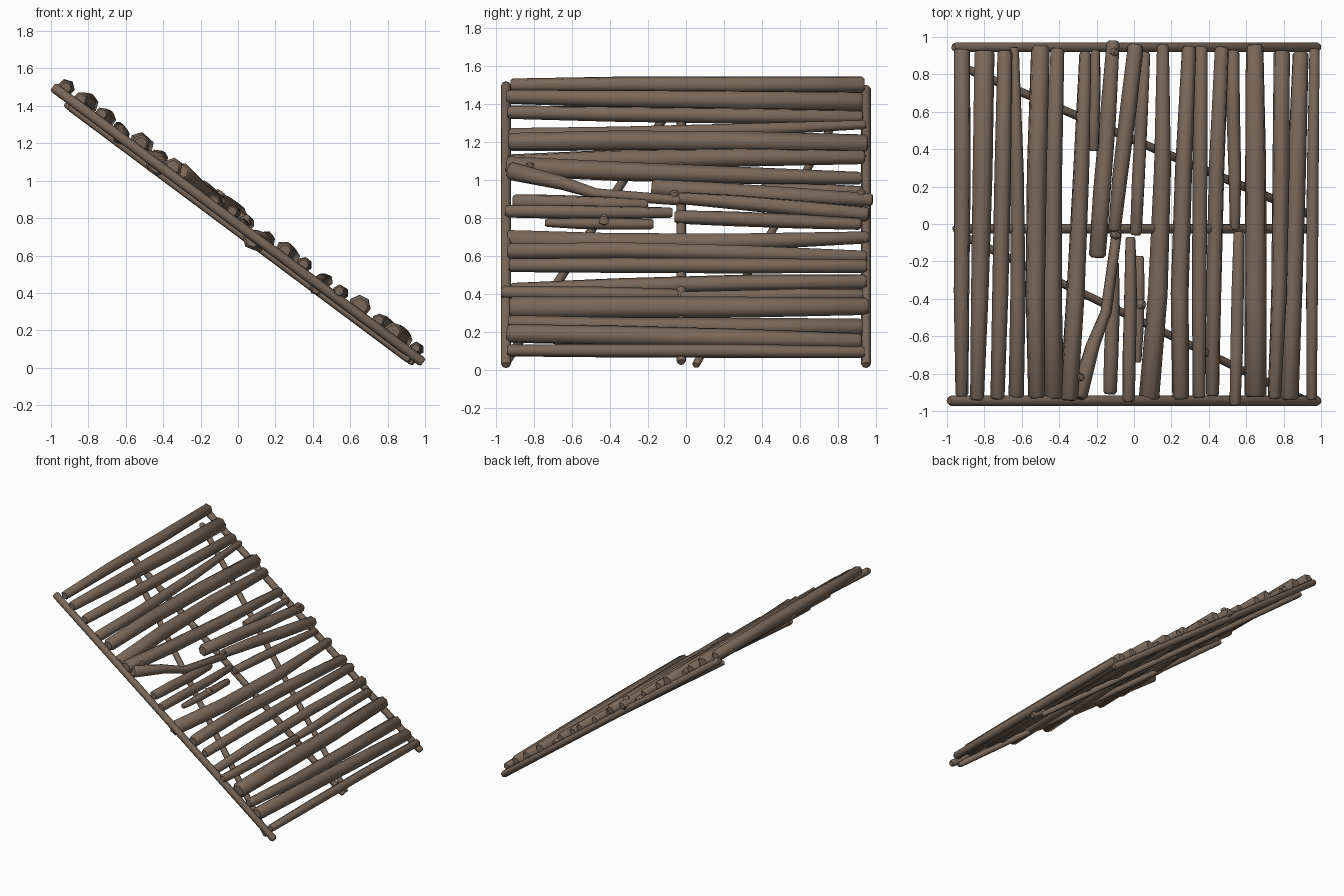
import bpy, bmesh, math, random
from mathutils import Vector

if "Cube" in bpy.data.objects:
    bpy.data.objects.remove(bpy.data.objects["Cube"])

random.seed(4)
SLOPE = 0.745
NORMAL = Vector((SLOPE, 0, 1)).normalized()

wood = bpy.data.materials.new("weathered brown wood")
wood.diffuse_color = (0.195, 0.138, 0.102, 1)
wood.use_nodes = True
wood.node_tree.nodes["Principled BSDF"].inputs["Base Color"].default_value = wood.diffuse_color


def on_slope(x, y, v):
    """Point v above the sloping plane."""
    return Vector((x, y, 0.765 - SLOPE * x + v))


def pole(name, pts, sides=7, chamfer=0.014):
    """Tapered, bent pole through points (x, y, v, radius) with chamfered ends."""
    path = [(on_slope(x, y, v), r) for x, y, v, r in pts]
    first = (path[0][0] - path[1][0]).normalized()
    last = (path[-1][0] - path[-2][0]).normalized()
    rings = [(path[0][0], path[0][1] * 0.72)]
    rings.append((path[0][0] - first * chamfer, path[0][1]))
    rings += path[1:-1]
    rings.append((path[-1][0] - last * chamfer, path[-1][1]))
    rings.append((path[-1][0], path[-1][1] * 0.72))
    bm = bmesh.new()
    turn = random.uniform(0, math.tau)
    loops = []
    for i, (c, r) in enumerate(rings):
        t = (rings[min(i + 1, len(rings) - 1)][0] - rings[max(i - 1, 0)][0]).normalized()
        ref = NORMAL if abs(t.dot(NORMAL)) < 0.9 else Vector((0, 1, 0))
        side = t.cross(ref).normalized()
        up = side.cross(t)
        loops.append([bm.verts.new(c + r * (side * math.cos(a) + up * math.sin(a)))
                      for a in (turn + math.tau * k / sides for k in range(sides))])
    for a, b in zip(loops, loops[1:]):
        for k in range(sides):
            bm.faces.new((a[k], a[(k + 1) % sides], b[(k + 1) % sides], b[k]))
    bm.faces.new(loops[0])
    bm.faces.new(loops[-1])
    bmesh.ops.recalc_face_normals(bm, faces=bm.faces)
    for f in bm.faces:
        f.smooth = len(f.verts) == 4
    for e in bm.edges:
        if e.calc_face_angle(0) > math.radians(62):
            e.smooth = False
    me = bpy.data.meshes.new(name)
    bm.to_mesh(me)
    bm.free()
    me.materials.append(wood)
    bpy.context.collection.objects.link(bpy.data.objects.new(name, me))


def straight(name, x0, x1, y0, y1, r, v, sides=8):
    """Even pole from one end to the other."""
    pole(name, [(x0, y0, v, r), ((x0 + x1) / 2, (y0 + y1) / 2, v, r), (x1, y1, v, r)], sides)


def log(name, xb, xf, yb, yf, rb, rf, vb, vf, sides, bow=0.0):
    """Cross log from back to front, swelling and bowing a little along its length."""
    pts = []
    for t in (0, 0.35, 0.7, 1):
        belly = math.sin(math.pi * t)
        pts.append((xb + (xf - xb) * t + belly * (bow + random.uniform(-0.005, 0.005)),
                    yb + (yf - yb) * t, vb + (vf - vb) * t,
                    rb + (rf - rb) * t + 0.006 * belly))
    pole(name, pts, sides)


# Frame: three long rails down the slope
straight("front_rail", -.99, .99, -.945, -.945, .027, 0)
straight("back_rail", -.965, .99, .945, .945, .026, 0)
straight("middle_rail", -.96, .97, -.025, -.025, .025, 0)

# Diagonal braces under the rails
straight("upper_brace", -.92, .94, .84, .05, .023, -.038, 6)
straight("lower_brace", -.90, .92, -.07, -.945, .023, -.038, 6)

# Full-width logs: x at back, x at front, radius at back, radius at front
full = [(-.92, -.92, .044, .036), (-.80, -.84, .055, .038), (-.69, -.73, .04, .038),
        (-.64, -.63, .025, .042), (-.50, -.52, .052, .048), (-.41, -.43, .038, .056),
        (-.26, -.35, .034, .052), (.155, .08, .033, .056), (.295, .25, .038, .045),
        (.36, .35, .036, .036), (.47, .42, .04, .037), (.645, .65, .048, .06),
        (.79, .75, .046, .037), (.89, .83, .044, .05), (.965, .95, .031, .031)]
slipped = {3: 0, 5: -.005, 7: -.02, 10: -.03}   # front ends sitting low beside the rail
bowed = {3: .016, 4: -.018, 5: -.018, 6: .012, 7: .03, 8: -.02, 10: -.015, 12: .012}
for i, (xb, xf, rb, rf) in enumerate(full):
    log(f"cross_log_{i + 1}", xb, xf, random.uniform(.92, .96), random.uniform(-.945, -.92),
        rb, rf, .05, slipped.get(i, .047), 6 + i % 2, bowed.get(i, 0))

# Short and broken logs: x back, x front, y back, y front, radius back, front, height
short = [(-.205, -.215, .93, .39, .025, .03), (-.11, -.195, .98, -.18, .036, .047),
         (.01, -.105, .96, -.04, .042, .034), (-.11, -.13, -.2, -.91, .03, .038),
         (.06, .01, .92, -.06, .031, .035), (-.02, -.03, -.07, -.95, .028, .034),
         (.03, .02, -.17, -.74, .027, .022), (.53, .54, .93, -.03, .034, .028),
         (.56, .54, -.04, -.97, .032, .034)]
low, high = (0, 3, 6, 7), (2,)
for i, (xb, xf, yb, yf, rb, rf) in enumerate(short):
    v = .025 if i in low else .062 if i in high else .048
    log(f"short_log_{i + 1}", xb, xf, yb, yf, rb, rf, v, v, 6 + i % 2)

# Crooked repair branch and the broken stub beside it
pole("crooked_branch", [(-.09, -.03, .06, .028), (-.15, -.47, .05, .03),
                        (-.22, -.65, .055, .038), (-.30, -.93, .06, .05)], 6)
pole("broken_stub", [(.03, -.43, .03, .035), (.055, -.43, .09, .02)], 6)

# Wooden pegs
for x, y in ((-.28, -.82), (-.085, -.06), (-.095, .92)):
    pole("peg", [(x - .03, y, .04, .022), (x, y, .112, .022)], 6, 0.006)
